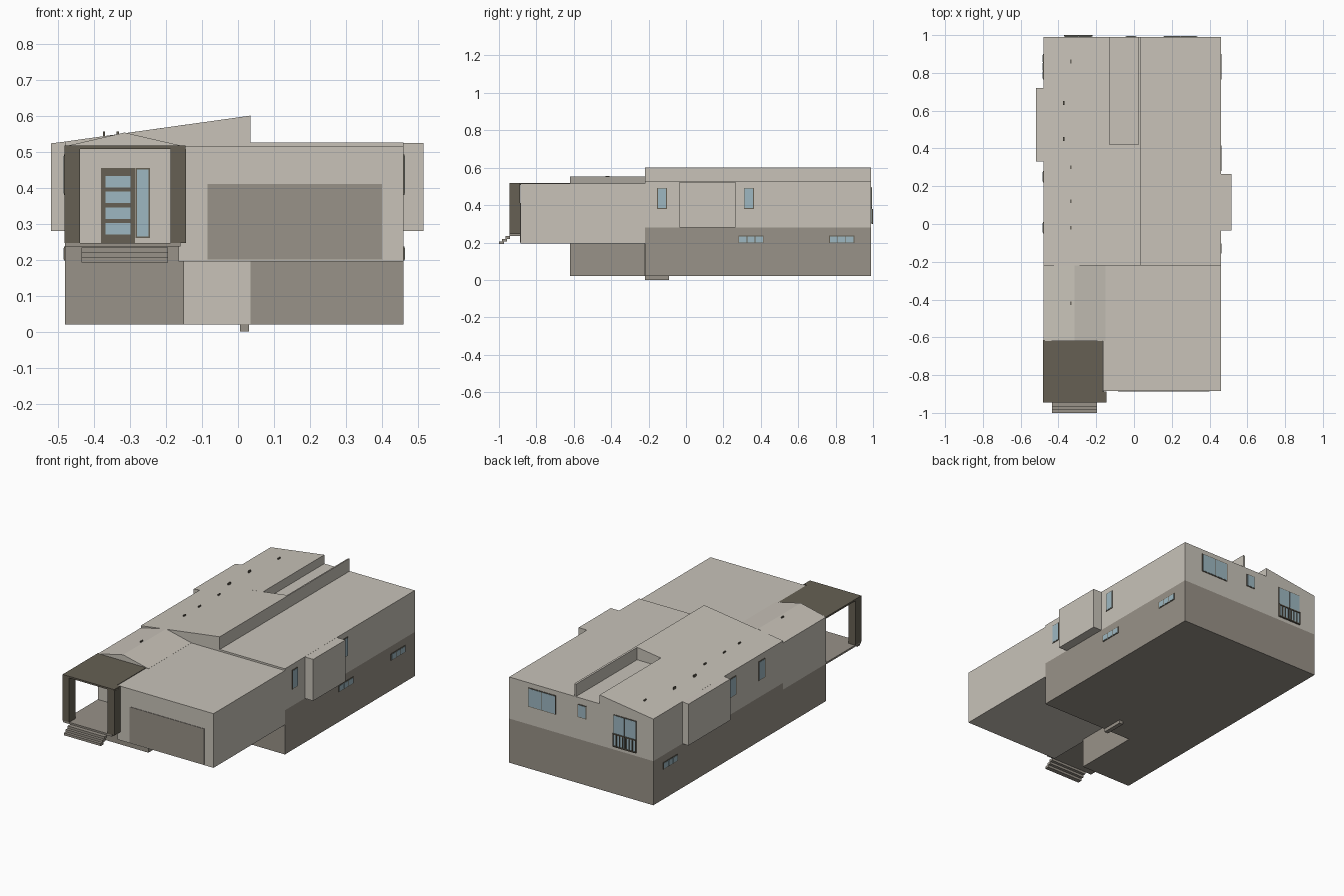
import bpy
import bmesh

cube = bpy.data.objects.get("Cube")
if cube:
    bpy.data.objects.remove(cube, do_unlink=True)


def material(name, r, g, b):
    m = bpy.data.materials.new(name)
    m.use_nodes = True
    m.diffuse_color = (r, g, b, 1)
    m.node_tree.nodes["Principled BSDF"].inputs["Base Color"].default_value = (r, g, b, 1)
    return m


STUCCO = material("beige_stucco", .58, .545, .485)
STONE = material("grey_stone", .315, .287, .246)
WOOD = material("dark_wood", .133, .117, .087)
GLASS = material("pale_blue_glass", .34, .475, .535)


def prism(name, profile, y0, y1, mat):
    """Extrude an x-z profile along y."""
    bm = bmesh.new()
    face = bm.faces.new([bm.verts.new((x, y0, z)) for x, z in profile])
    out = bmesh.ops.extrude_face_region(bm, geom=[face])
    verts = [v for v in out["geom"] if isinstance(v, bmesh.types.BMVert)]
    bmesh.ops.translate(bm, verts=verts, vec=(0, y1 - y0, 0))
    bmesh.ops.recalc_face_normals(bm, faces=bm.faces)
    mesh = bpy.data.meshes.new(name)
    bm.to_mesh(mesh)
    bm.free()
    mesh.materials.append(mat)
    obj = bpy.data.objects.new(name, mesh)
    bpy.context.collection.objects.link(obj)
    return obj


def box(name, x, y, z, mat):
    (x0, x1), (z0, z1) = x, z
    return prism(name, [(x0, z0), (x1, z0), (x1, z1), (x0, z1)], y[0], y[1], mat)


def plate(name, side, wall, u, z, mat, t=.003):
    """Thin plate on a wall; side is the facing axis, u the span along the wall."""
    out = t if side[0] == "+" else -t
    span = sorted((wall - out, wall + out))
    if side[1] == "x":
        return box(name, span, u, z, mat)
    return box(name, u, span, z, mat)


def window(name, side, wall, u, z, panes=1):
    """Dark frame with a row of glass panes."""
    plate(name + "_frame", side, wall, u, z, WOOD)
    gap = .004
    width = (u[1] - u[0] - gap) / panes
    for i in range(panes):
        a = u[0] + gap + i * width
        plate(f"{name}_glass_{i}", side, wall, (a, a + width - gap),
              (z[0] + gap, z[1] - gap), GLASS, .0045)


# Basement walls, with the pale section beside the entry
LEFT, RIGHT, FRONT, BACK = -.48, .46, -.22, .99
box("basement_rear", (LEFT, RIGHT), (FRONT, BACK), (.02, .28), STONE)
box("basement_entry", (LEFT, -.15), (-.62, FRONT), (.02, .24), STONE)
plate("basement_pale_wall", "-y", FRONT, (-.15, .035), (.021, .195), STUCCO)
box("drain_curb", (.005, .03), (-.22, -.09), (0, .021), STONE)

# Main storey: single-pitch roof on one half, flat roof on the other
base = [(LEFT, .28), (RIGHT, .28), (RIGHT, .525), (.035, .525), (.035, .6)]
prism("main_storey_front", base + [(LEFT, .528)], FRONT, .42, STUCCO)
slot = [(.025, .598), (.025, .525), (-.13, .525), (-.13, .577)]
prism("main_storey_rear", base + slot + [(LEFT, .528)], .42, BACK, STUCCO)

# Side bays
box("right_side_bay", (RIGHT - .01, .515), (-.035, .265), (.28, .5245), STUCCO)
prism("left_side_bay", [(-.52, .28), (-.47, .28), (-.47, .529), (-.52, .523)],
      .33, .72, STUCCO)

# Garage and its door
box("garage", (-.165, RIGHT), (-.885, FRONT), (.195, .5145), STUCCO)
plate("garage_door", "-y", -.885, (-.085, .4), (.2, .41), STONE)

# Entry hall with gable roof
prism("entry_hall", [(LEFT, .24), (-.15, .24), (-.15, .515), (-.315, .553), (LEFT, .515)],
      -.62, FRONT, STUCCO)

# Front door with four lights, and a sidelight
plate("front_door", "-y", -.62, (-.38, -.286), (.246, .455), WOOD)
for i in range(4):
    z = .27 + i * .0435
    plate(f"front_door_glass_{i}", "-y", -.62, (-.368, -.298), (z, z + .032), GLASS, .005)
window("sidelight", "-y", -.62, (-.285, -.245), (.26, .455))

# Porch floor, roof and posts
box("porch_floor", (LEFT, -.16), (-.945, -.61), (.236, .246), STONE)
box("porch_roof", (LEFT - .002, -.166), (-.945, -.615), (.507, .517), WOOD)
box("porch_roof_lip", (-.17, -.146), (-.945, -.888), (.507, .517), WOOD)
for side, x in (("right", -.482), ("left", -.188)):
    box(f"porch_post_{side}", (x, x + .043), (-.945, -.888), (.246, .508), WOOD)

# Entry steps
for i in range(3):
    y, z = -1 + i * .017, .192 + i * .014
    box(f"entry_step_{i}", (-.435, -.195), (y, y + .026), (z, z + .014), STONE)

# Side windows
for i, y in enumerate((-.155, .31)):
    window(f"right_window_{i}", "+x", RIGHT, (y, y + .053), (.38, .492))
for i, y in enumerate((-.05, .22)):
    window(f"left_window_{i}", "-x", LEFT, (y, y + .06), (.38, .492))
for i, y in enumerate((.28, .765)):
    window(f"right_basement_window_{i}", "+x", RIGHT, (y, y + .135), (.197, .237), 3)
window("left_basement_window", "-x", LEFT, (.765, .9), (.197, .237), 3)

# Rear windows and glazed door with a railing
window("rear_double_window", "+y", BACK, (.155, .335), (.385, .497), 2)
window("rear_small_window", "+y", BACK, (-.045, .012), (.41, .487))
window("rear_glass_door", "+y", BACK, (-.37, -.22), (.3, .487), 2)
box("railing_top", (-.37, -.22), (.994, 1), (.372, .378), WOOD)
box("railing_bottom", (-.37, -.22), (.994, 1), (.3, .306), WOOD)
for i in range(8):
    x = -.37 + i * .0208
    box(f"railing_bar_{i}", (x, x + .004), (.994, 1), (.3, .375), WOOD)

# Small roof vents along the pitched roof
for i, y in enumerate((.86, .64, .45, .3, .12, -.02, -.42)):
    x = -.375 if i in (1, 2) else -.337
    box(f"roof_vent_{i}", (x, x + .006), (y - .01, y + .01), (.53, .556), WOOD)
